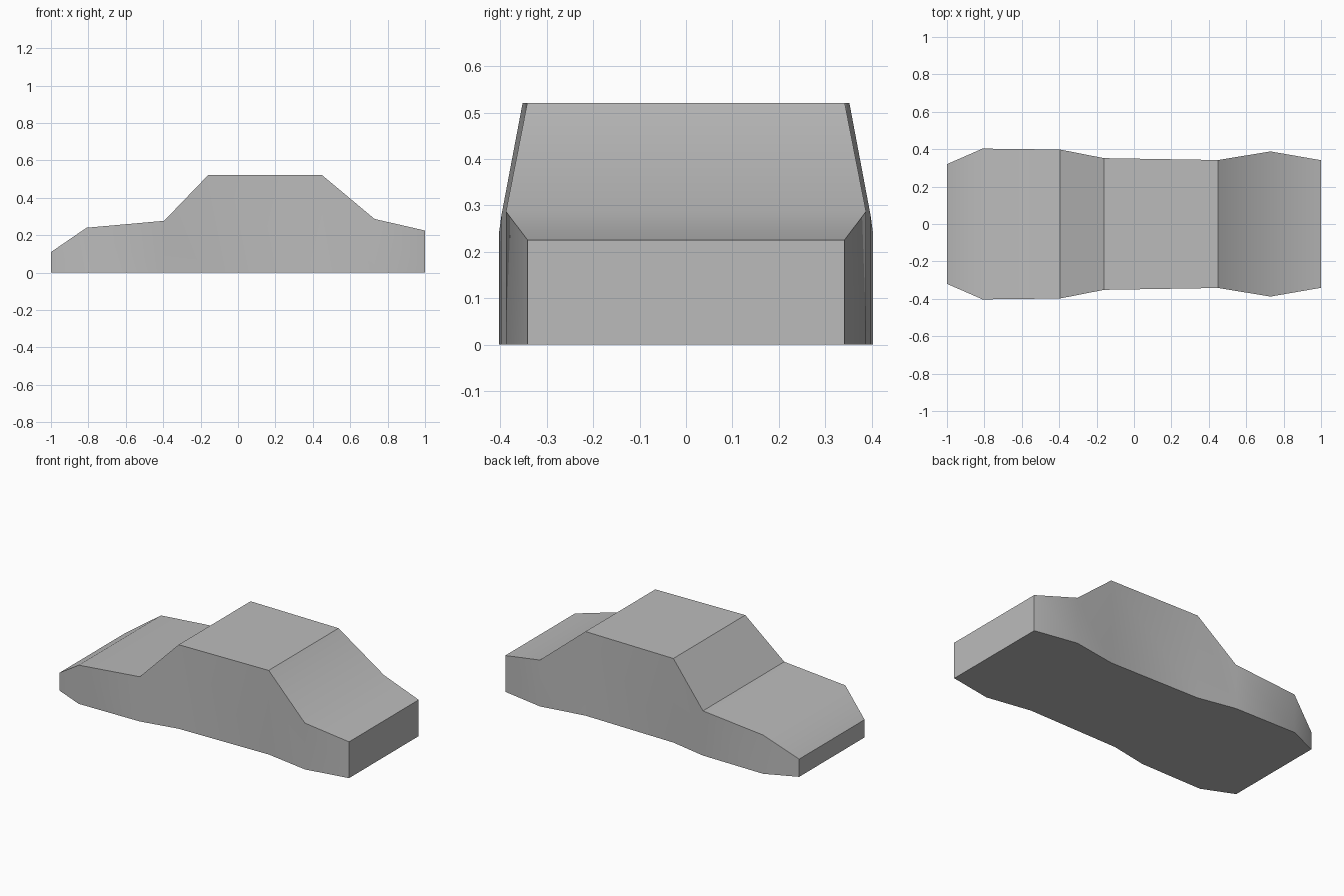
import bpy
import bmesh
import math

cube = bpy.data.objects.get("Cube")
if cube:
    bpy.data.objects.remove(cube, do_unlink=True)

# Body paint
paint = bpy.data.materials.new("plain grey")
paint.use_nodes = True
grey = (0.5, 0.5, 0.5, 1)
paint.diffuse_color = grey
paint.node_tree.nodes["Principled BSDF"].inputs["Base Color"].default_value = grey

# Cross-sections from nose to tail: x, half width, height
stations = [
    (-1.0, 0.32, 0.11),
    (-0.81, 0.403, 0.24),
    (-0.395, 0.398, 0.277),
    (-0.16, 0.352, 0.521),
    (0.45, 0.342, 0.521),
    (0.73, 0.388, 0.287),
    (1.0, 0.341, 0.225),
]

# Car body lofted through upright rectangular sections
bm = bmesh.new()
rings = [[bm.verts.new((x, y, z)) for y, z in ((-w, 0), (w, 0), (w, h), (-w, h))]
         for x, w, h in stations]
for a, b in zip(rings, rings[1:]):
    for i in range(1, 4):
        j = (i + 1) % 4
        bm.faces.new((a[i], a[j], b[j], b[i]))

# Nose, tail and one flat underside
bm.faces.new(rings[0])
bm.faces.new(rings[-1])
bm.faces.new([r[0] for r in rings] + [r[1] for r in reversed(rings)])
bmesh.ops.recalc_face_normals(bm, faces=bm.faces)

mesh = bpy.data.meshes.new("car_body")
bm.to_mesh(mesh)
bm.free()
mesh.materials.append(paint)
body = bpy.data.objects.new("car_body", mesh)
bpy.context.collection.objects.link(body)

# Soft panels with crisp window, roof and end edges
bpy.ops.object.select_all(action="DESELECT")
body.select_set(True)
bpy.context.view_layer.objects.active = body
bpy.ops.object.shade_smooth_by_angle(angle=math.radians(33))
